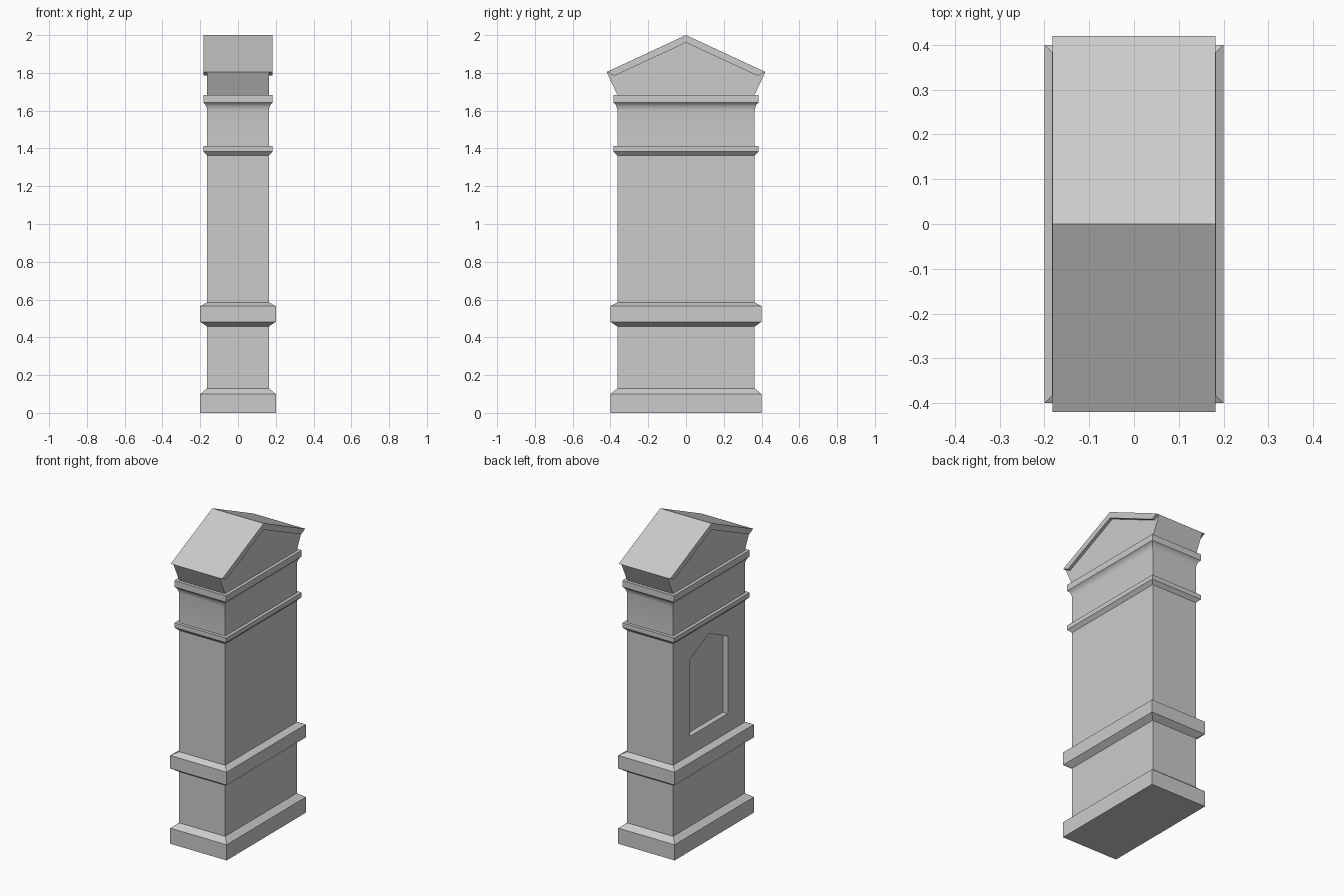
import bpy
import bmesh
from math import radians

if "Cube" in bpy.data.objects:
    bpy.data.objects.remove(bpy.data.objects["Cube"])

BODY_X, BODY_Y = 0.163, 0.363      # half sizes of the plain shaft


def finish(name, bm):
    bmesh.ops.recalc_face_normals(bm, faces=bm.faces)
    mesh = bpy.data.meshes.new(name)
    bm.to_mesh(mesh)
    bm.free()
    obj = bpy.data.objects.new(name, mesh)
    bpy.context.collection.objects.link(obj)
    return obj


def moulded_block(name, profile):
    """Stack rectangular rings; profile gives (offset from shaft, height)."""
    bm = bmesh.new()
    rings = []
    for d, z in profile:
        x, y = BODY_X + d, BODY_Y + d
        rings.append([bm.verts.new((sx * x, sy * y, z))
                      for sx, sy in ((-1, -1), (1, -1), (1, 1), (-1, 1))])
    for low, high in zip(rings, rings[1:]):
        for i in range(4):
            j = (i + 1) % 4
            bm.faces.new((low[i], low[j], high[j], high[i]))
    bm.faces.new(rings[0])
    bm.faces.new(rings[-1])
    return finish(name, bm)


def extruded_x(name, outline, x0, x1):
    """Extrude a (y, z) outline from x0 to x1."""
    bm = bmesh.new()
    face = bm.faces.new([bm.verts.new((x0, y, z)) for y, z in outline])
    geom = bmesh.ops.extrude_face_region(bm, geom=[face])["geom"]
    verts = [g for g in geom if isinstance(g, bmesh.types.BMVert)]
    bmesh.ops.translate(bm, verts=verts, vec=(x1 - x0, 0, 0))
    return finish(name, bm)


def mirrored(half):
    """Complete a symmetric outline from its +y half."""
    return half + [(-y, z) for y, z in reversed(half) if y > 0]


# Pillar: plinth, waist band, neck band and coved cornice in one profile
pillar = moulded_block("pillar", [
    (0.037, 0), (0.037, 0.10), (0, 0.13),
    (0, 0.457), (0.037, 0.482), (0.037, 0.565), (0, 0.585),
    (0, 1.362), (0.02, 1.383), (0.02, 1.412), (0, 1.412),
    (0, 1.60), (0.002, 1.612), (0.006, 1.624), (0.012, 1.635),
    (0.02, 1.642), (0.02, 1.683), (0, 1.683),
])

# Pointed niche sunk into the left face
cutter = extruded_x("niche_cutter",
                    mirrored([(0.19, 0.705), (0.19, 1.20), (0, 1.29)]),
                    -BODY_X - 0.1, -BODY_X + 0.035)
cutter.hide_render = True
cut = pillar.modifiers.new("niche", "BOOLEAN")
cut.operation = "DIFFERENCE"
cut.solver = "EXACT"
cut.object = cutter
bpy.context.view_layer.objects.active = pillar
pillar.select_set(True)
bpy.ops.object.modifier_apply(modifier=cut.name)
bpy.data.objects.remove(cutter)
bpy.ops.object.shade_smooth_by_angle(angle=radians(25))

# Gable block with flared ends
extruded_x("gable_block",
           mirrored([(BODY_Y, 1.683), (0.42, 1.805), (0.378, 1.785), (0, 1.96)]),
           -BODY_X, BODY_X)

# Roof slab overhanging both gable faces
half_top = [(0.378, 1.785), (0.42, 1.805), (0, 2.0)]
extruded_x("roof", mirrored(half_top) + [(0, 1.96)], -0.182, 0.182)
